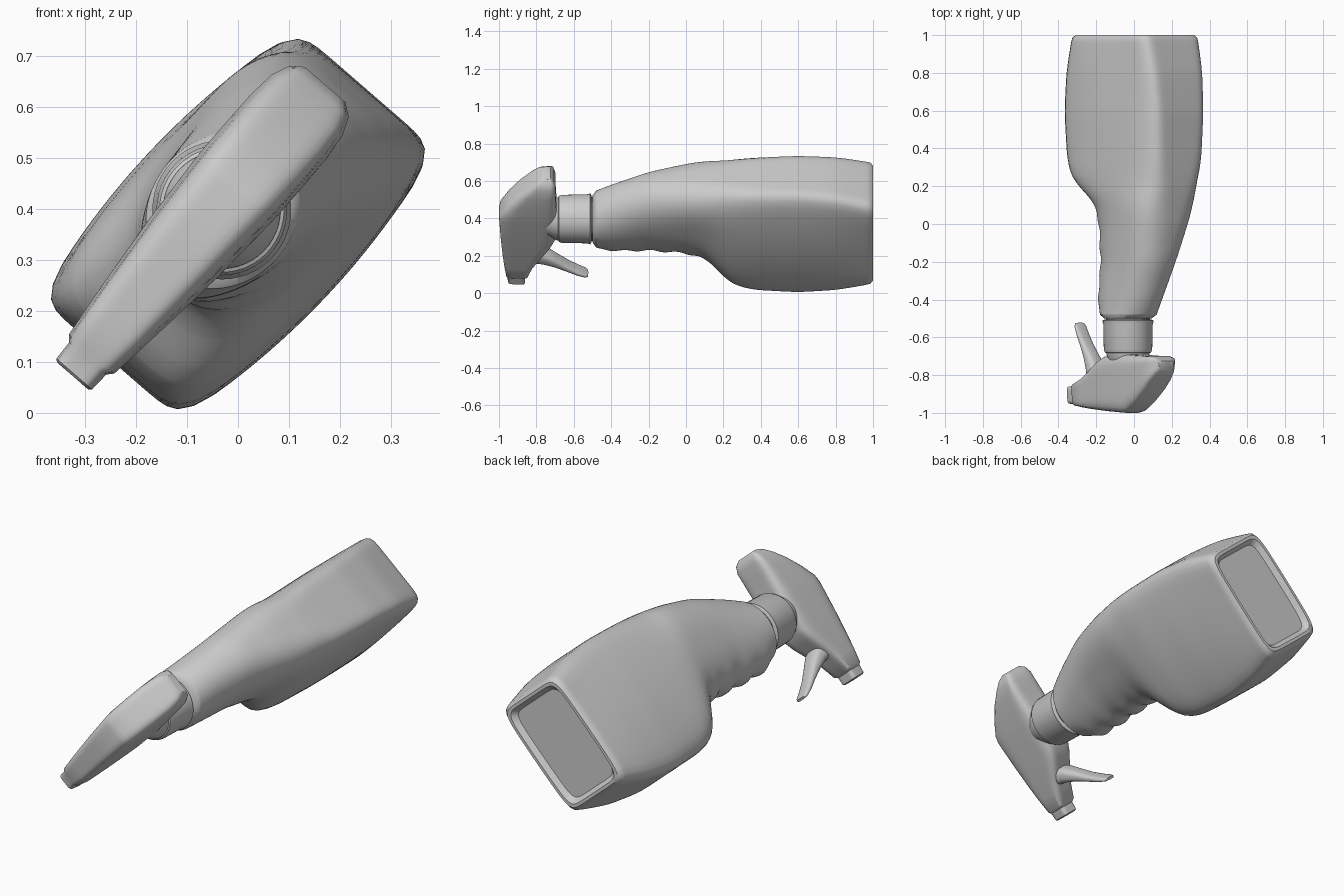
import bpy, bmesh, math

# The bottle lies along y, rolled about its axis: u runs nozzle-to-back, v is sideways
CU, SU = 0.655, 0.756
HEAD_V = -0.045


def place(u, v, y):
    return (CU * u + SU * v, y, 0.37 + SU * u - CU * v)


def superellipse(n, count):
    pts = []
    for i in range(count):
        t = 2 * math.pi * (i + 0.5) / count
        c, s = math.cos(t), math.sin(t)
        r = (abs(c) ** n + abs(s) ** n) ** (-1 / n)
        pts.append((r * c, r * s))
    return pts


def loft(name, rings, angle=40):
    bm = bmesh.new()
    loops = [[bm.verts.new(p) for p in ring] for ring in rings]
    for a, b in zip(loops, loops[1:]):
        for i in range(len(a)):
            j = (i + 1) % len(a)
            bm.faces.new((a[i], a[j], b[j], b[i]))
    bm.faces.new(loops[0])
    bm.faces.new(loops[-1])
    bmesh.ops.recalc_face_normals(bm, faces=bm.faces[:])
    mesh = bpy.data.meshes.new(name)
    bm.to_mesh(mesh)
    bm.free()
    ob = bpy.data.objects.new(name, mesh)
    bpy.context.collection.objects.link(ob)
    bpy.ops.object.select_all(action='DESELECT')
    ob.select_set(True)
    bpy.context.view_layer.objects.active = ob
    bpy.ops.object.shade_smooth_by_angle(angle=math.radians(angle))
    return ob


def linear(rows, y):
    for a, b in zip(rows, rows[1:]):
        if y <= b[0]:
            t = (y - a[0]) / (b[0] - a[0])
            return [p + (q - p) * t for p, q in zip(a, b)]
    return list(rows[-1])


def sample(rows, y):
    # averaged over a small window so the rows blend smoothly, tight at both ends
    w = max(0, min(0.05, y + 0.47, 0.97 - y))
    parts = [linear(rows, y + w * k / 3) for k in range(-3, 4)]
    return [sum(c) / len(c) for c in zip(*parts)]


# Bottle: y, front u, back u, half width, v offset, squareness, barrel, egg
ROWS = [
    (-0.50, -0.125, 0.125, 0.125, -0.042, 2.0, 0.00, 0.00),
    (-0.48, -0.160, 0.160, 0.142, -0.040, 2.0, 0.00, 0.00),
    (-0.40, -0.190, 0.205, 0.145, -0.038, 2.0, 0.00, 0.05),
    (-0.20, -0.180, 0.290, 0.155, -0.030, 2.2, 0.02, 0.15),
    (0.00, -0.172, 0.332, 0.178, -0.020, 2.8, 0.05, 0.15),
    (0.10, -0.180, 0.343, 0.192, -0.015, 3.5, 0.09, 0.10),
    (0.15, -0.220, 0.350, 0.200, -0.010, 4.0, 0.12, 0.04),
    (0.20, -0.295, 0.354, 0.206, -0.006, 4.8, 0.14, 0.00),
    (0.25, -0.335, 0.357, 0.211, -0.004, 5.5, 0.16, 0.00),
    (0.35, -0.358, 0.361, 0.218, 0.0, 8.0, 0.19, 0.00),
    (0.60, -0.366, 0.365, 0.224, 0.0, 11.0, 0.20, 0.00),
    (0.80, -0.342, 0.347, 0.220, 0.0, 11.0, 0.14, 0.00),
    (0.95, -0.302, 0.312, 0.212, 0.0, 10.0, 0.06, 0.00),
    (0.985, -0.290, 0.302, 0.208, 0.0, 10.0, 0.04, 0.00),
    (1.00, -0.275, 0.288, 0.197, 0.0, 9.0, 0.03, 0.00),
]


def bottle_ring(y, inset=0.0, depth=0.0):
    _, lo, hi, b, off, n, k, egg = sample(ROWS, y)
    lo, hi, b = lo + inset, hi - inset, b - inset
    # finger grooves along the front of the grip
    groove = 0.0
    if -0.46 < y < 0.10:
        fade = min(1, (y + 0.46) / 0.05, (0.10 - y) / 0.05)
        groove = 0.009 * fade * math.cos(2 * math.pi * (y + 0.40) / 0.14)
    twist = 0.045 * min(1, max(0, (y + 0.2) / 0.5))
    mid, a = (lo + hi) / 2, (hi - lo) / 2
    ring = []
    for p, q in superellipse(n, 88):
        u = mid + a * p - groove * max(0, -p) ** 3
        v = b * q * (1 - k * p * p) * (1 + egg * p) + off + twist * u
        ring.append(place(u, v, y - depth))
    return ring


ys = sorted({r[0] for r in ROWS} | {round(-0.475 + 0.02 * i, 3) for i in range(73)})
rings = [bottle_ring(y) for y in ys]
rings += [bottle_ring(1.0, 0.015), bottle_ring(1.0, 0.035, 0.025)]  # recessed base
loft("bottle", rings)


# Turned parts around the neck
def turned(name, profile):
    rings = []
    for y, r in profile:
        rings.append([place(r * c, HEAD_V + 0.003 + r * s, y)
                      for c, s in superellipse(2, 48)])
    return loft(name, rings, 35)


turned("collar", [(-0.69, 0.10), (-0.68, 0.122), (-0.665, 0.128), (-0.53, 0.131),
                  (-0.512, 0.136), (-0.505, 0.125)])
turned("neck", [(-0.80, 0.065), (-0.73, 0.095), (-0.69, 0.115), (-0.48, 0.118)])

# Sprayer head: u, top y, underside y, half width
HEAD = [
    (-0.437, -0.945, -0.868, 0.042), (-0.432, -0.952, -0.860, 0.048),
    (-0.392, -0.956, -0.860, 0.050), (-0.380, -0.962, -0.845, 0.061),
    (-0.310, -0.972, -0.818, 0.070), (-0.240, -0.980, -0.775, 0.078),
    (-0.170, -0.986, -0.728, 0.085), (-0.110, -0.991, -0.700, 0.091),
    (0.040, -1.000, -0.690, 0.101), (0.075, -0.992, -0.690, 0.102),
    (0.140, -0.950, -0.694, 0.102), (0.210, -0.892, -0.698, 0.101),
    (0.265, -0.835, -0.698, 0.095), (0.300, -0.797, -0.706, 0.080),
    (0.318, -0.770, -0.724, 0.055),
]
rings = []
for u, y0, y1, w in HEAD:
    mid, h = (y0 + y1) / 2, (y1 - y0) / 2
    # sides lean in towards the flat top
    rings.append([place(u, HEAD_V - 0.005 + w * q * (0.93 + 0.07 * p), mid + h * p)
                  for p, q in superellipse(6, 48)])
loft("sprayer_head", rings, 35)

# Trigger: y, u, thickness, half width
TRIGGER = [
    (-0.82, -0.245, 0.042, 0.056), (-0.76, -0.260, 0.036, 0.052),
    (-0.70, -0.293, 0.026, 0.044), (-0.64, -0.330, 0.018, 0.040),
    (-0.58, -0.364, 0.013, 0.040), (-0.54, -0.382, 0.010, 0.038),
    (-0.525, -0.388, 0.006, 0.028),
]
loft("trigger", [[place(u + t * p, HEAD_V + w * q, y + 0.4 * t * p)
                  for p, q in superellipse(3, 24)] for y, u, t, w in TRIGGER])
